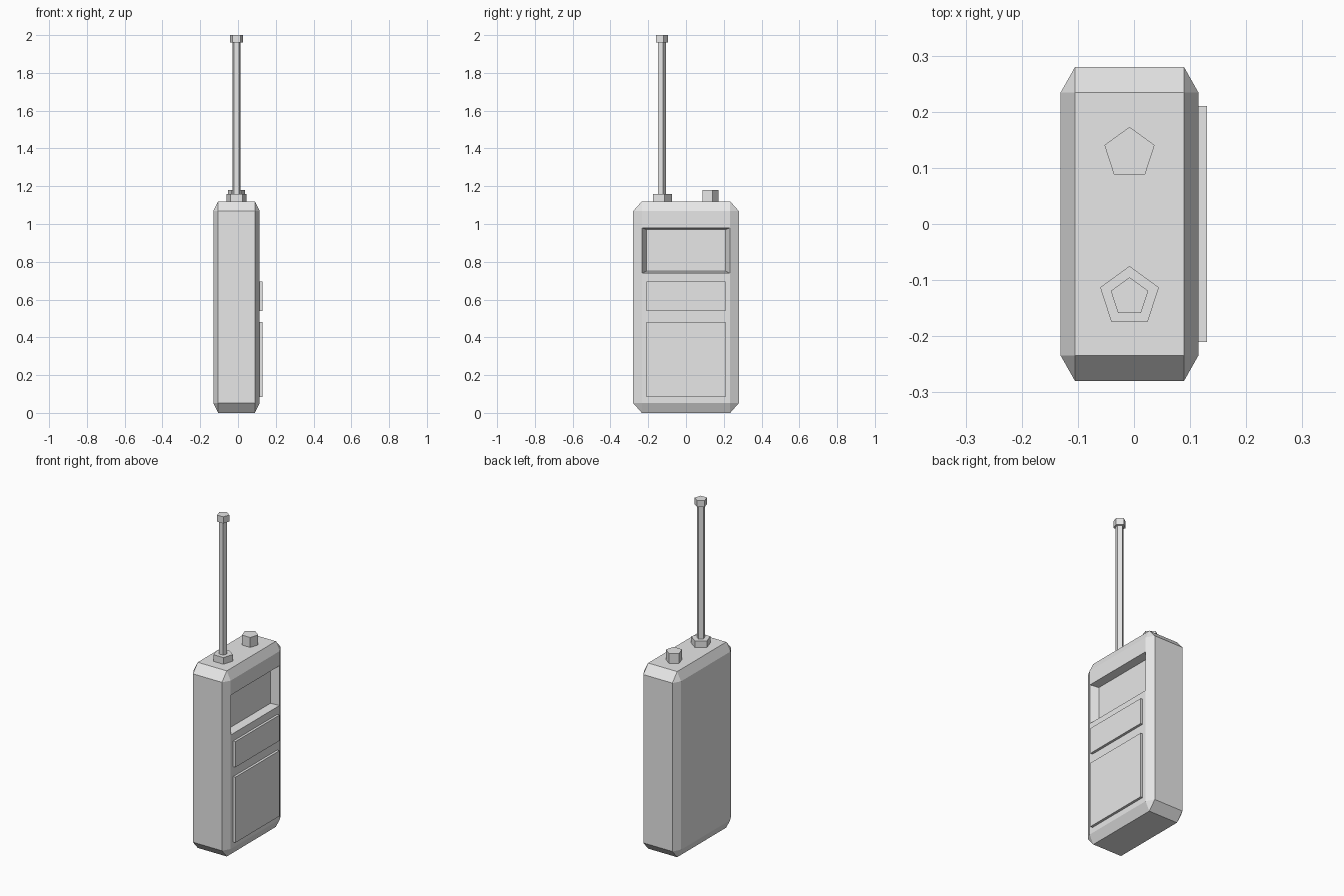
import bpy
import bmesh
from math import pi
from itertools import product

cube = bpy.data.objects.get("Cube")
if cube:
    bpy.data.objects.remove(cube, do_unlink=True)

grey = bpy.data.materials.new("light_grey")
grey.use_nodes = True
colour = (0.8, 0.8, 0.8, 1)
grey.diffuse_color = colour
grey.node_tree.nodes["Principled BSDF"].inputs["Base Color"].default_value = colour


def finish(name, bm):
    bmesh.ops.recalc_face_normals(bm, faces=bm.faces)
    mesh = bpy.data.meshes.new(name)
    bm.to_mesh(mesh)
    bm.free()
    mesh.materials.append(grey)
    obj = bpy.data.objects.new(name, mesh)
    bpy.context.collection.objects.link(obj)
    return obj


def hull(name, points):
    """Convex solid with its coplanar triangles merged."""
    bm = bmesh.new()
    for p in points:
        bm.verts.new(p)
    bmesh.ops.convex_hull(bm, input=bm.verts)
    bmesh.ops.dissolve_limit(bm, angle_limit=0.01, verts=bm.verts, edges=bm.edges)
    return finish(name, bm)


def box(name, lo, hi):
    return hull(name, product(*zip(lo, hi)))


def pentagon_post(name, y, radius, bottom, top):
    """Five-sided post with one corner towards the back."""
    bm = bmesh.new()
    bmesh.ops.create_cone(bm, cap_ends=True, segments=5, radius1=radius,
                          radius2=radius, depth=top - bottom)
    # Turn so the corner nearest +y lies exactly on it
    corner = max(bm.verts, key=lambda v: v.co.y).co
    turn = pi / 2 - corner.xy.to_3d().to_2d().angle_signed((1, 0))
    from mathutils import Matrix
    bmesh.ops.rotate(bm, verts=bm.verts, matrix=Matrix.Rotation(turn, 3, 'Z'))
    bmesh.ops.translate(bm, verts=bm.verts, vec=(-0.008, y, (bottom + top) / 2))
    return finish(name, bm)


# Body: box with chamfered edges and triangular corners
centre = (-0.008, 0, 0.56)
half = (0.123, 0.28, 0.56)
chamfer = (0.026, 0.046, 0.052)
points = []
for signs in product((-1, 1), repeat=3):
    for outer in range(3):
        points.append([centre[i] + signs[i] * (half[i] - (0 if i == outer else chamfer[i]))
                       for i in range(3)])
body = hull("body", points)

# Sunken screen with sloping sides
floor_x, face_x, over = 0.07, 0.115, 0.045
cutter_points = [(floor_x, y, z) for y in (-0.21, 0.21) for z in (0.75, 0.97)]
cutter_points += [(face_x + over, y, z) for y in (-0.254, 0.254) for z in (0.73, 0.99)]
cutter = hull("screen_cutter", cutter_points)
cutter.hide_render = True
cut = body.modifiers.new("screen_recess", 'BOOLEAN')
cut.operation = 'DIFFERENCE'
cut.solver = 'EXACT'
cut.object = cutter
bpy.context.view_layer.objects.active = body
bpy.ops.object.modifier_apply(modifier=cut.name)
bpy.data.objects.remove(cutter, do_unlink=True)

# Raised panels below the screen
box("button_panel", (0.11, -0.21, 0.54), (0.13, 0.21, 0.695))
box("speaker_panel", (0.11, -0.21, 0.085), (0.13, 0.21, 0.48))

# Antenna and control knob on top
pentagon_post("antenna_base", -0.13, 0.055, 1.11, 1.16)
pentagon_post("antenna_rod", -0.13, 0.023, 1.15, 1.97)
pentagon_post("antenna_tip", -0.13, 0.035, 1.96, 2.0)
pentagon_post("control_knob", 0.126, 0.047, 1.11, 1.18)
